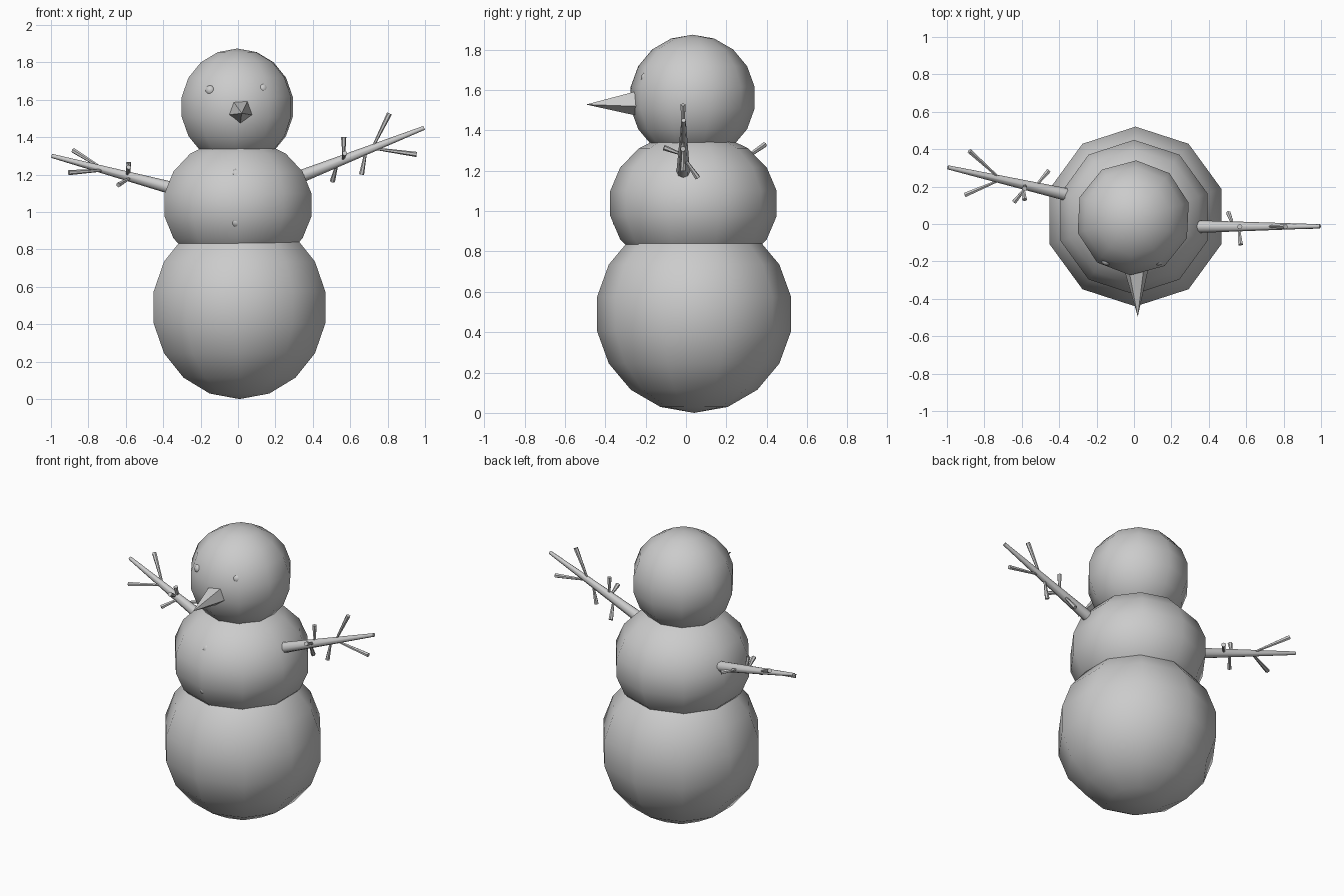
import bpy
import math
from mathutils import Vector

if "Cube" in bpy.data.objects:
    bpy.data.objects.remove(bpy.data.objects["Cube"])


def ball(name, loc, scale, segments=10, rings=9, turn=0.0):
    bpy.ops.mesh.primitive_uv_sphere_add(segments=segments, ring_count=rings, radius=1,
                                         location=loc, rotation=(0, 0, turn))
    obj = bpy.context.object
    obj.name = name
    obj.scale = scale
    bpy.ops.object.shade_smooth()
    return obj


def stick(name, start, end, r_start, r_end, sides=8):
    a, b = Vector(start), Vector(end)
    bpy.ops.mesh.primitive_cone_add(vertices=sides, radius1=r_start, radius2=r_end,
                                    depth=(b - a).length, location=(a + b) / 2)
    obj = bpy.context.object
    obj.name = name
    obj.rotation_euler = (b - a).to_track_quat('Z', 'Y').to_euler()
    bpy.ops.object.shade_smooth_by_angle(angle=math.radians(50))
    return obj


def branch(name, start, end, twigs):
    # tapered arm with twigs that widen toward their tips
    stick(name, start, end, 0.034, 0.011)
    a, b = Vector(start), Vector(end)
    for i, (t, tip) in enumerate(twigs):
        stick(f"{name}_twig_{i + 1}", a.lerp(b, t), tip, 0.006, 0.014, 6)


# Three stacked snowballs
ball("lower_body", (0.008, 0.04, 0.49), (0.49, 0.488, 0.49))
ball("middle_body", (0.0, 0.037, 1.038), (0.419, 0.419, 0.357))
ball("head", (-0.004, 0.033, 1.562), (0.312, 0.312, 0.312), turn=math.radians(-3))

# Eyes and buttons
for side, x, z in (("left", -0.147, 1.65), ("right", 0.131, 1.66)):
    ball(f"{side}_eye", (x, -0.195, z), (0.028,) * 3)
for i, (y, z) in enumerate(((-0.30, 1.20), (-0.335, 1.073), (-0.332, 0.948))):
    ball(f"button_{i + 1}", (-0.008, y, z), (0.031,) * 3)

# Five-sided carrot nose, one corner pointing down
bpy.ops.mesh.primitive_cone_add(vertices=5, radius1=0.067, radius2=0, depth=0.25,
                                location=(0.012, -0.37, 1.54), rotation=(math.radians(90), 0, 0))
nose = bpy.context.object
nose.name = "nose"
for v in nose.data.vertices:
    if v.co.z < 0:
        v.co.y = -v.co.y          # flip the base so a corner faces down
    else:
        v.co.x, v.co.y = 0.008, -0.012
nose.data.flip_normals()

# Stick arms
branch("right_arm", (0.335, -0.014, 1.19), (0.995, -0.012, 1.45), [
    (0.58, (0.81, -0.015, 1.527)),
    (0.58, (0.955, -0.015, 1.308)),
    (0.53, (0.66, -0.015, 1.20)),
    (0.35, (0.565, -0.015, 1.40)),
    (0.34, (0.57, -0.11, 1.315)),
    (0.30, (0.505, 0.058, 1.165)),
])
branch("left_arm", (-0.35, 0.155, 1.127), (-0.995, 0.303, 1.30), [
    (0.56, (-0.88, 0.39, 1.329)),
    (0.56, (-0.905, 0.155, 1.211)),
    (0.36, (-0.585, 0.19, 1.265)),
    (0.34, (-0.64, 0.118, 1.145)),
    (0.38, (-0.585, 0.13, 1.24)),
    (0.28, (-0.455, 0.287, 1.165)),
])
